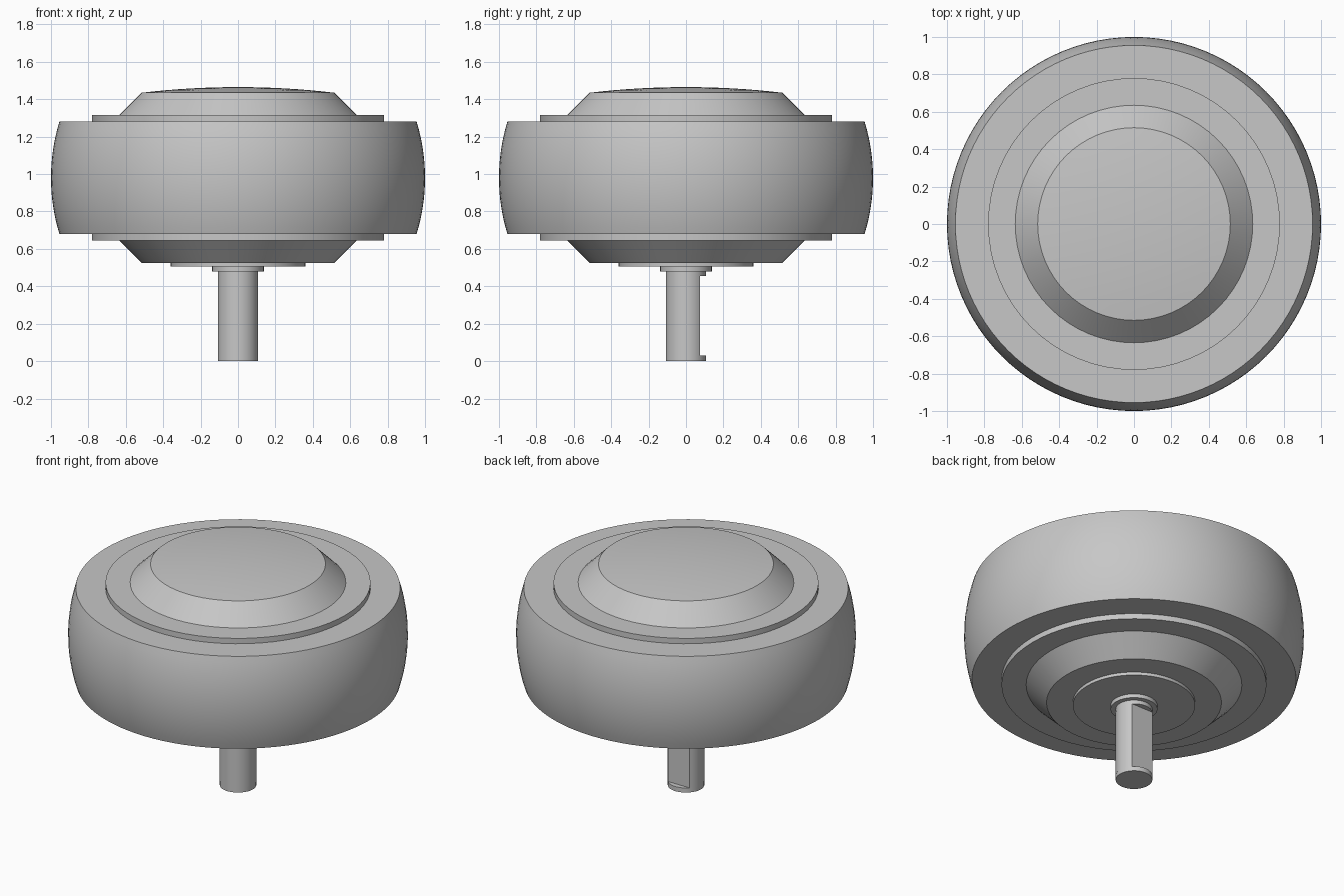
import bpy, bmesh, math

cube = bpy.data.objects.get("Cube")
if cube:
    bpy.data.objects.remove(cube)

grey = bpy.data.materials.new("plain grey")
grey.use_nodes = True
colour = (0.57, 0.57, 0.57, 1)
grey.diffuse_color = colour
grey.node_tree.nodes["Principled BSDF"].inputs["Base Color"].default_value = colour


def finish(name, bm):
    """Turn a bmesh into a shaded, coloured object."""
    bmesh.ops.recalc_face_normals(bm, faces=bm.faces)
    mesh = bpy.data.meshes.new(name)
    bm.to_mesh(mesh)
    bm.free()
    mesh.materials.append(grey)
    obj = bpy.data.objects.new(name, mesh)
    bpy.context.collection.objects.link(obj)
    bpy.ops.object.select_all(action='DESELECT')
    bpy.context.view_layer.objects.active = obj
    obj.select_set(True)
    bpy.ops.object.shade_smooth_by_angle(angle=math.radians(25))
    return obj


def lathe(name, profile, sides=64):
    """Spin a list of (radius, height) points, from axis to axis, around z."""
    bm = bmesh.new()
    verts = [bm.verts.new((r, 0, z)) for r, z in profile]
    edges = [bm.edges.new(pair) for pair in zip(verts, verts[1:])]
    bmesh.ops.spin(bm, geom=verts + edges, cent=(0, 0, 0), axis=(0, 0, 1),
                   angle=math.tau, steps=sides, use_duplicate=False)
    bmesh.ops.remove_doubles(bm, verts=bm.verts, dist=0.0005)
    return finish(name, bm)


def arc(half, sag, steps):
    """Offsets (t, bulge) along a shallow circular arc."""
    radius = (half * half + sag * sag) / (2 * sag)
    for i in range(steps + 1):
        t = half * (2 * i / steps - 1)
        yield t, math.sqrt(radius * radius - t * t) - radius


MID = 0.98

# Tyre with a bulging tread
tread = [(1 + b, MID + t) for t, b in arc(0.3, 0.045, 16)]
lathe("tyre", [(0, MID - 0.3)] + tread + [(0, MID + 0.3)], 96)

# Hub: stepped side plates, bevelled covers and a slightly domed cap
lower = [(0, 0.525), (0.515, 0.525), (0.635, 0.645), (0.78, 0.645)]
upper = [(0.78, 1.315), (0.635, 1.315)]
cap = [(-t, 1.465 + b) for t, b in arc(0.515, 0.03, 16) if t < 0.0001]
lathe("hub", lower + upper + cap)

# Raised disc and collar below the hub
lathe("base_disc", [(0, 0.505), (0.36, 0.505), (0.36, 0.54), (0, 0.54)])
lathe("collar", [(0, 0.48), (0.138, 0.48), (0.138, 0.52), (0, 0.52)], 48)


# Shaft: round ends joined by a section with a flat at the back
def shaft_section(name, low, high, flat=None):
    radius, sides = 0.108, 32
    start = math.asin(flat / radius) if flat else math.pi / 2
    sweep = math.pi + 2 * start
    count = sides if flat is None else sides + 1
    bm = bmesh.new()
    ring = []
    for i in range(count):
        a = math.pi - start + sweep * i / sides
        ring.append(bm.verts.new((radius * math.cos(a), radius * math.sin(a), low)))
    face = bm.faces.new(ring)
    top = bmesh.ops.extrude_face_region(bm, geom=[face])["geom"]
    bmesh.ops.translate(bm, vec=(0, 0, high - low),
                        verts=[v for v in top if isinstance(v, bmesh.types.BMVert)])
    return finish(name, bm)


shaft_section("shaft_tip", 0, 0.03)
shaft_section("shaft_flat", 0.03, 0.455, 0.075)
shaft_section("shaft_root", 0.455, 0.5)
